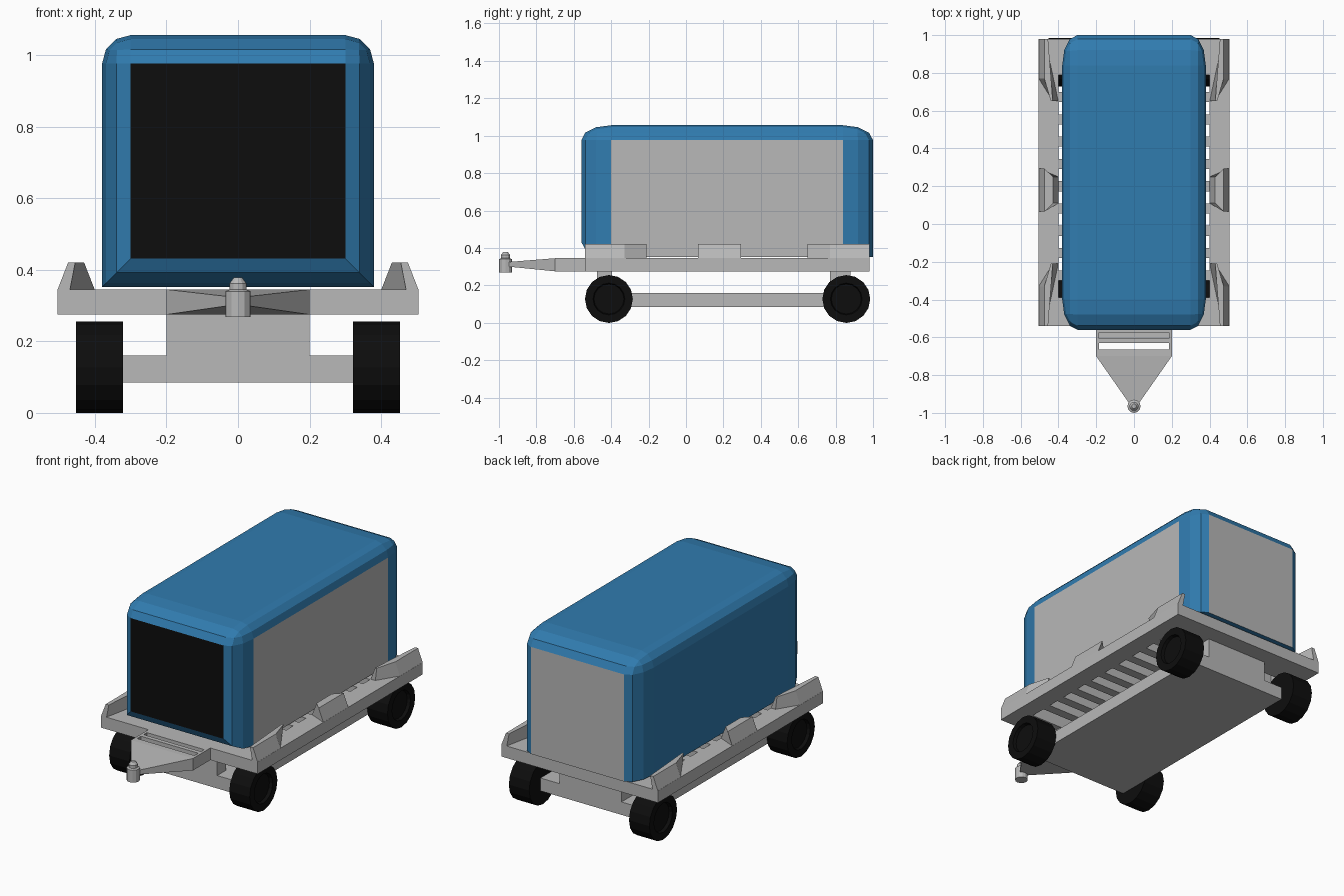
import bpy, bmesh, math
from mathutils import Matrix, Vector

if "Cube" in bpy.data.objects:
    bpy.data.objects.remove(bpy.data.objects["Cube"])


def material(name, rgb):
    m = bpy.data.materials.new(name)
    m.use_nodes = True
    m.diffuse_color = (*rgb, 1)
    m.node_tree.nodes["Principled BSDF"].inputs["Base Color"].default_value = (*rgb, 1)
    return m


BLUE = material("blue paint", (0.03, 0.2, 0.43))
GREY = material("light grey metal", (0.48, 0.48, 0.48))
BLACK = material("black rubber", (0.004, 0.004, 0.004))


def finish(name, bm, *mats):
    bmesh.ops.recalc_face_normals(bm, faces=bm.faces[:])
    mesh = bpy.data.meshes.new(name)
    bm.to_mesh(mesh)
    bm.free()
    for m in mats:
        mesh.materials.append(m)
    obj = bpy.data.objects.new(name, mesh)
    bpy.context.collection.objects.link(obj)
    return obj


def add_box(bm, x0, x1, y0, y1, z0, z1):
    mat = Matrix.Translation(((x0 + x1) / 2, (y0 + y1) / 2, (z0 + z1) / 2)) @ \
        Matrix.Diagonal((x1 - x0, y1 - y0, z1 - z0, 1))
    return bmesh.ops.create_cube(bm, size=1, matrix=mat)


def loft(bm, rings):
    """Bridge rings of equal point count and cap both ends."""
    loops = [[bm.verts.new(p) for p in ring] for ring in rings]
    for a, b in zip(loops, loops[1:]):
        for i in range(len(a)):
            j = (i + 1) % len(a)
            bm.faces.new((a[i], a[j], b[j], b[i]))
    bm.faces.new(loops[0])
    bm.faces.new(loops[-1])


def circle(r, z, y, n=12):
    return [(r * math.cos(i * math.tau / n), y + r * math.sin(i * math.tau / n), z)
            for i in range(n)]


# Container: rounded box, bevelled at half length and then stretched
bm = bmesh.new()
add_box(bm, -0.38, 0.38, -0.39, 0.39, 0.352, 1.056)
edges = []
for e in bm.edges:
    mid = (e.verts[0].co + e.verts[1].co) / 2
    if mid.z > 0.4 or mid.y < -0.3:
        edges.append(e)
bmesh.ops.bevel(bm, geom=edges, offset=0.08, segments=3, profile=0.5, affect='EDGES')
bmesh.ops.transform(bm, matrix=Matrix.Translation((0, 0.22, 0)) @ Matrix.Diagonal((1, 2, 1, 1)),
                    verts=bm.verts[:])
bmesh.ops.recalc_face_normals(bm, faces=bm.faces[:])
for f in bm.faces:
    if f.normal.y < -0.999:
        f.material_index = 2
    elif f.normal.x > 0.999 or f.normal.y > 0.999:
        f.material_index = 1
finish("container", bm, BLUE, GREY, BLACK)

# Deck: frame with cross slats
bm = bmesh.new()
Z0, Z1 = 0.275, 0.345
OPEN0, OPEN1, SLOTS = -0.39, 0.79, 10
for s in (-1, 1):
    add_box(bm, *sorted((s * 0.4, s * 0.505)), -0.54, 0.98, Z0, Z1)
add_box(bm, -0.4, 0.4, -0.54, OPEN0, Z0, Z1)
add_box(bm, -0.4, 0.4, OPEN1, 0.98, Z0, Z1)
pitch = (OPEN1 - OPEN0) / SLOTS
for i in range(1, SLOTS):
    y = OPEN0 + i * pitch
    add_box(bm, -0.4, 0.4, y - 0.027, y + 0.027, Z0, Z1)
finish("deck", bm, GREY)

# Edge guides: corner ones have an angled end, middle ones are straight
CORNER = ([(0.40, -0.21), (0.43, -0.21), (0.505, -0.33), (0.505, -0.54), (0.47, -0.54)],
          [(0.43, -0.21), (0.44, -0.21), (0.475, -0.33), (0.475, -0.54), (0.455, -0.54)])
MIDDLE = ([(0.40, 0.11), (0.505, 0.065), (0.505, 0.295), (0.40, 0.25)],
          [(0.43, 0.11), (0.475, 0.065), (0.475, 0.295), (0.43, 0.25)])


def guide(name, shape, side, flip=False):
    bm = bmesh.new()
    loft(bm, [[(side * x, 0.44 - y if flip else y, z) for x, y in ring]
              for ring, z in zip(shape, (Z1 - 0.002, 0.42))])
    finish(name, bm, GREY)


for side, label in ((1, "left"), (-1, "right")):
    guide("front_guide_" + label, CORNER, side)
    guide("middle_guide_" + label, MIDDLE, side)
    guide("rear_guide_" + label, CORNER, side, True)

# Underframe: low slab hung from two posts
bm = bmesh.new()
add_box(bm, -0.322, 0.322, -0.477, 0.88, 0.085, 0.16)
add_box(bm, -0.2, 0.2, -0.477, -0.396, 0.16, Z0)
add_box(bm, -0.2, 0.2, 0.77, 0.88, 0.16, Z0)
finish("underframe", bm, GREY)

# Drawbar: slotted plate and a tapered nose
bm = bmesh.new()
for s in (-1, 1):
    add_box(bm, *sorted((s * 0.185, s * 0.2)), -0.70, -0.54, Z0, Z1)
for y0, y1, top in ((-0.575, -0.54, Z1), (-0.605, -0.575, 0.315),
                    (-0.63, -0.605, Z1), (-0.70, -0.665, Z1)):
    add_box(bm, -0.185, 0.185, y0, y1, Z0, top)
loft(bm, [[(-w, y, lo), (w, y, lo), (w, y, hi), (-w, y, hi)]
          for w, y, lo, hi in ((0.2, -0.70, Z0, Z1), (0.025, -0.95, 0.3, 0.325))])
finish("drawbar", bm, GREY)

# Hitch pin
bm = bmesh.new()
loft(bm, [circle(r, z, -0.965) for r, z in
          ((0.035, 0.268), (0.035, 0.34), (0.024, 0.345), (0.024, 0.362), (0.012, 0.378))])
finish("hitch_pin", bm, GREY)

# Wheels with a shallow recessed hub on the outside
for side, label in ((1, "left"), (-1, "right")):
    for y, end in ((-0.412, "front"), (0.857, "rear")):
        bm = bmesh.new()
        rings = []
        for r, x in ((0.128, 0.322), (0.128, 0.453), (0.085, 0.453), (0.08, 0.435)):
            rings.append([Vector((side * x, y + p[0], 0.127 + p[1]))
                          for p in circle(r, 0, 0, 16)])
        loft(bm, rings)
        finish(end + "_wheel_" + label, bm, BLACK)
